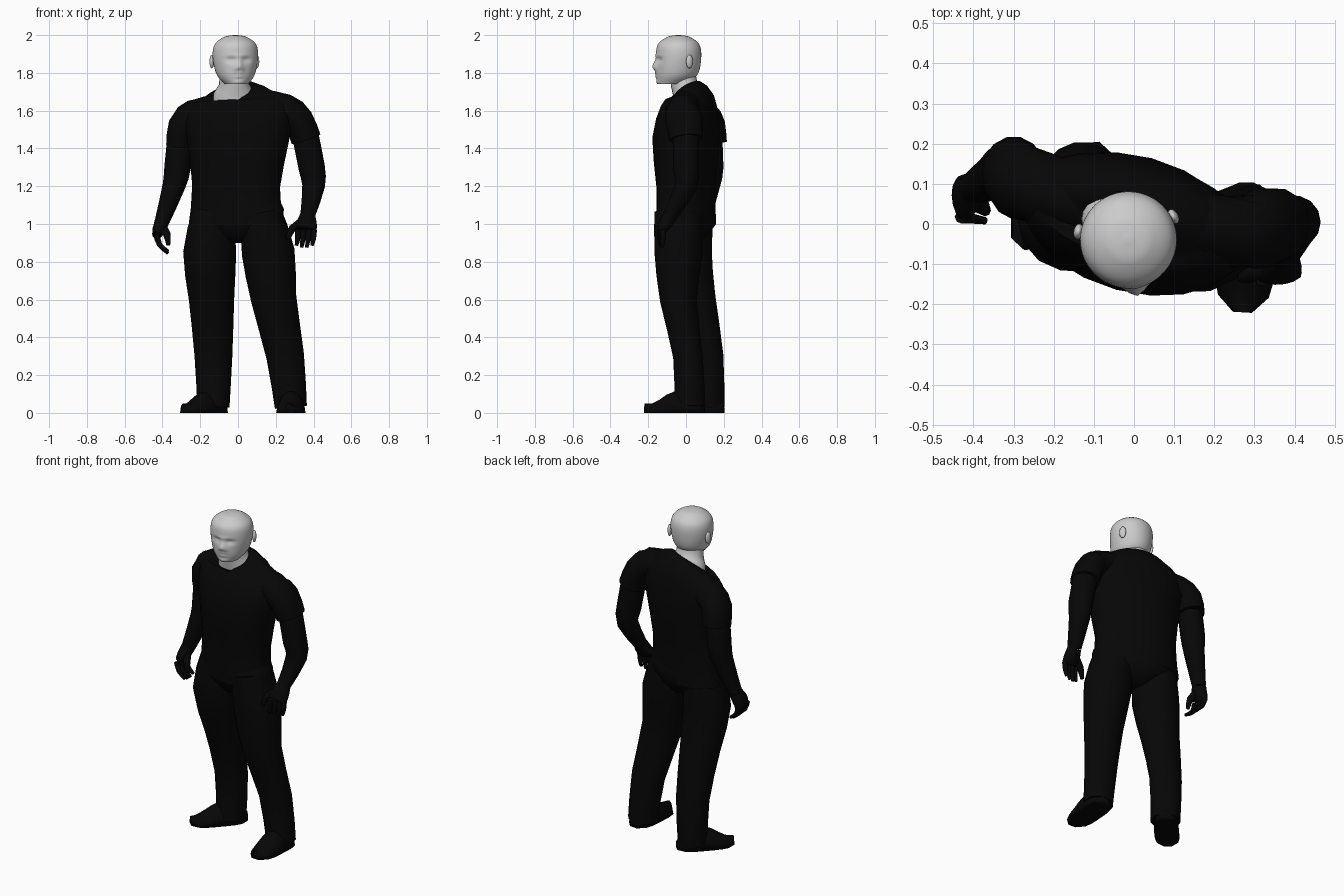
import bpy, bmesh, math
from mathutils import Vector, Matrix

default_cube = bpy.data.objects.get("Cube")
if default_cube:
    bpy.data.objects.remove(default_cube, do_unlink=True)


def material(name, value):
    result = bpy.data.materials.new(name)
    result.use_nodes = True
    colour = (value, value, value, 1)
    result.diffuse_color = colour
    shader = result.node_tree.nodes["Principled BSDF"]
    shader.inputs["Base Color"].default_value = colour
    return result


BLACK = material("matte black", .002)
GREY = material("pale grey", .6)
DOWN = Vector((0, 0, -1))


def finish(bm, name, mat):
    bmesh.ops.recalc_face_normals(bm, faces=bm.faces)
    mesh = bpy.data.meshes.new(name)
    bm.to_mesh(mesh)
    bm.free()
    mesh.materials.append(mat)
    part = bpy.data.objects.new(name, mesh)
    bpy.context.collection.objects.link(part)
    bpy.ops.object.select_all(action='DESELECT')
    part.select_set(True)
    bpy.context.view_layer.objects.active = part
    bpy.ops.object.shade_smooth_by_angle(angle=math.radians(55))
    return part


def smooth_path(points, steps):
    """Run a smooth curve through a few control points of any dimension."""
    padded = [points[0], *points, points[-1]]
    curve = []
    for quad in zip(padded, padded[1:], padded[2:], padded[3:]):
        for t in (step / steps for step in range(steps)):
            curve.append([b + t / 2 * (c - a + t * (2 * a - 5 * b + 4 * c - d
                          + t * (3 * (b - c) + d - a))) for a, b, c, d in zip(*quad)])
    return curve + [list(points[-1])]


def tube(name, path, radii, mat=BLACK, yaw=0, sides=14, steps=2, level=False):
    """Loft ellipses along a path; each radius is one number or (side, depth)."""
    pairs = [r if isinstance(r, tuple) else (r, r) for r in radii]
    rings = smooth_path([(*p, *r) for p, r in zip(path, pairs)], steps)
    centres = [Vector(ring[:3]) for ring in rings]
    across = Vector((math.cos(math.radians(yaw)), math.sin(math.radians(yaw)), 0))
    angles = [math.tau * k / sides for k in range(sides)]
    bm = bmesh.new()
    loops = []
    for i, (centre, ring) in enumerate(zip(centres, rings)):
        ahead = centres[min(i + 1, len(centres) - 1)] - centres[max(i - 1, 0)]
        ahead = -DOWN if level else ahead.normalized()
        u = (across - ahead * across.dot(ahead)).normalized() * ring[3]
        v = ahead.cross(u).normalized() * ring[4]
        loops.append([bm.verts.new(centre + u * math.cos(a) + v * math.sin(a))
                      for a in angles])
    for low, high in zip(loops, loops[1:]):
        for k in range(sides):
            j = (k + 1) % sides
            bm.faces.new((low[k], low[j], high[j], high[k]))
    bm.faces.new(loops[0])
    bm.faces.new(loops[-1])
    return finish(bm, name, mat)


# Shirt, turned so the left shoulder leads; the collar dips at the front
tube("shirt_body",
     [(-.01, 0, 1), (-.01, 0, 1.2), (0, 0, 1.45), (0, .02, 1.6), (0, .03, 1.67), (-.01, .01, 1.71)],
     [(.26, .15), (.24, .15), (.28, .17), (.3, .14), (.22, .11), (.12, .08)],
     yaw=-15, sides=20)

# Limbs: both sides share their thickness and differ in pose
SLEEVE = [.08, .09, (.08, .1), (.08, .09)]
ARM = [.07, .07, .06, .04]
LEG = [(.11, .13), (.14, .13), (.12, .1), (.1, .08), .085]
left_wrist, right_wrist = (.37, -.08, 1.05), (-.4, .09, 1.02)

tube("left_sleeve", [(.1, .01, 1.64), (.25, -.02, 1.6), (.32, -.01, 1.55), (.36, 0, 1.45)], SLEEVE)
tube("right_sleeve", [(-.1, .05, 1.61), (-.23, .09, 1.57), (-.29, .11, 1.52), (-.3, .13, 1.42)],
     SLEEVE)
tube("left_arm", [(.35, 0, 1.5), (.39, 0, 1.3), (.4, 0, 1.2), left_wrist], ARM)
tube("right_arm", [(-.3, .12, 1.5), (-.32, .13, 1.3), (-.34, .12, 1.2), right_wrist], ARM)

tube("trouser_hips", [(0, 0, .9), (0, 0, 1), (-.01, 0, 1.1)],
     [(.05, .08), (.25, .15), (.24, .14)], yaw=-15, sides=20)
tube("left_trouser_leg",
     [(.12, -.04, 1.06), (.16, -.04, .85), (.19, -.04, .6), (.25, .01, .3), (.28, .02, .03)], LEG)
tube("right_trouser_leg",
     [(-.13, .02, 1.06), (-.15, .01, .85), (-.14, .06, .6), (-.13, .12, .3), (-.13, .12, .03)], LEG)


# Hands: a palm, four curled fingers and a thumb
def hand(side, wrist, knuckles, yaw, curl, thumb):
    wrist, knuckles, curl, thumb = map(Vector, (wrist, knuckles, curl, thumb))
    row = Vector((math.cos(math.radians(yaw)), math.sin(math.radians(yaw)), 0))
    tube(side + "_palm", [wrist, wrist.lerp(knuckles, .6), knuckles],
         [.04, (.055, .035), (.055, .025)], yaw=yaw)
    for i in range(4):
        offset = i - 1.5
        base = knuckles + row * offset * .028
        tip = base + curl + DOWN * (.1 - abs(offset) / 100)
        middle = base + curl / 4 + DOWN * .05
        tube(f"{side}_finger_{i + 1}", [base, middle, tip], [.017, .014, .009],
             yaw=yaw, sides=8)
    root = wrist.lerp(knuckles, .3)
    tube(side + "_thumb", [root, root + thumb * .8 + DOWN * .05, root + thumb + DOWN * .11],
         [.025, .02, .01], yaw=yaw, sides=8)


hand("left", left_wrist, (.36, -.13, .97), 10, (-.01, 0, 0), (-.1, -.04, 0))
hand("right", right_wrist, (-.43, .06, .94), 90, (.06, -.01, 0), (.04, -.05, 0))


# Shoes: rounded in plan, highest at the instep, with a flat sole
def shoe(name, heel, toe, width):
    heel, toe = Vector(heel), Vector(toe)
    forward = toe - heel
    path, radii = [], []
    for i in range(9):
        t = i / 8
        rounding = math.sqrt(1 - .9 * (2 * t - 1) ** 4)
        path.append(heel + forward * t)
        radii.append((width * rounding, .05 + .07 * math.sin(math.pi * min(1, t * 1.2))))
    yaw = math.degrees(math.atan2(forward.y, forward.x)) + 90
    part = tube(name, path, radii, yaw=yaw, steps=1)
    for vert in part.data.vertices:
        vert.co.z = max(vert.co.z, 0)


shoe("left_shoe", (.29, .1, 0), (.27, -.22, 0), .075)
shoe("right_shoe", (-.07, .19, 0), (-.29, -.05, 0), .07)

# Neck
tube("neck", [(-.02, .02, 1.63), (-.02, .01, 1.69), (-.02, -.01, 1.74), (-.02, -.02, 1.82)],
     [(.11, .08), (.11, .08), (.08, .07), (.08, .07)], GREY, sides=24)

# Head: smooth skull from chin to crown
head = tube("head",
            [(0, -.08, 1.74), (0, -.05, 1.79), (0, -.04, 1.88), (0, -.04, 1.95),
             (0, -.04, 1.99), (0, -.04, 2)],
            [(.06, .07), (.1, .11), .12, .11, .06, .01],
            GREY, sides=72, steps=10, level=True)

# Face: distance from centre, height, spread across, spread up, push outward
FEATURES = {
    "eye": (.04, 1.87, .025, .015, -.011),
    "brow": (0, 1.89, .06, .01, .004),
    "nose_bridge": (0, 1.85, .015, .02, .01),
    "nose_tip": (0, 1.83, .02, .015, .016),
    "nostril": (.02, 1.82, .01, .01, .007),
    "upper_lip": (0, 1.8, .025, .007, .007),
    "lower_lip": (0, 1.78, .02, .006, .006),
    "chin": (0, 1.75, .03, .012, .006),
}
for vert in head.data.vertices:
    if vert.co.y < -.06:
        x, z = abs(vert.co.x), vert.co.z
        for fx, fz, wide, tall, push in FEATURES.values():
            vert.co.y -= push * math.exp(-((x - fx) / wide) ** 2 - ((z - fz) / tall) ** 2)

# Ears
head_parts = [head]
for side, name in ((1, "left_ear"), (-1, "right_ear")):
    bm = bmesh.new()
    bmesh.ops.create_uvsphere(bm, u_segments=14, v_segments=10, radius=1)
    shape = (Matrix.Translation((side * .12, 0, 1.86))
             @ Matrix.Rotation(side * .35, 4, 'Z')
             @ Matrix.Diagonal((.012, .02, .036, 1)))
    bmesh.ops.transform(bm, matrix=shape, verts=bm.verts)
    head_parts.append(finish(bm, name, GREY))

# Turn the head slightly to its left
turn = Matrix.Translation((-.02, 0, 0)) @ Matrix.Rotation(math.radians(9), 4, 'Z')
for part in head_parts:
    part.data.transform(turn)
